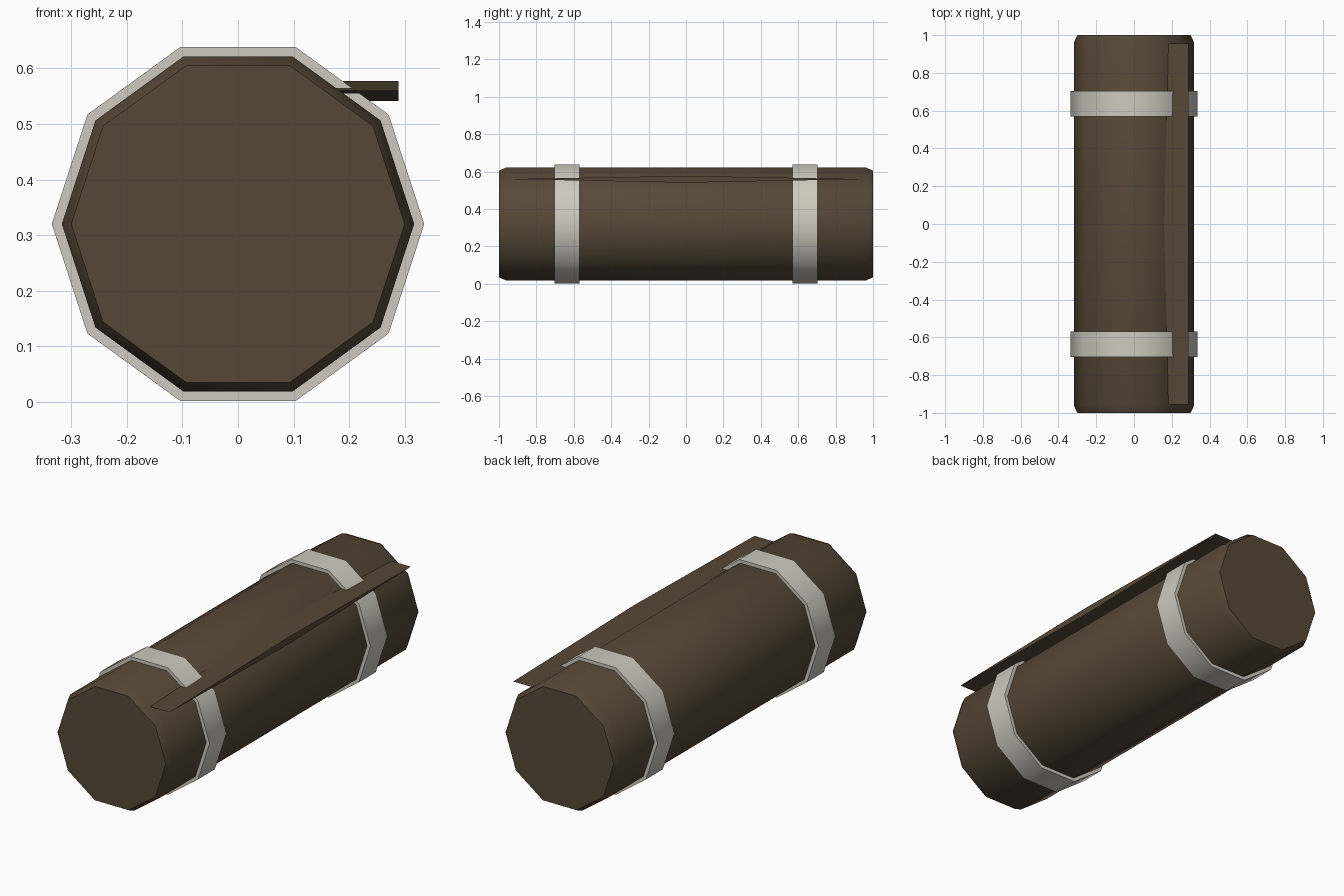
import bpy, math
from math import cos, sin, tau, radians

cube = bpy.data.objects.get("Cube")
if cube:
    bpy.data.objects.remove(cube, do_unlink=True)

SIDES = 10
AXIS_Z = 0.32


def material(name, rgb):
    m = bpy.data.materials.new(name)
    m.use_nodes = True
    m.diffuse_color = (*rgb, 1)
    bsdf = m.node_tree.nodes["Principled BSDF"]
    bsdf.inputs["Base Color"].default_value = (*rgb, 1)
    bsdf.inputs["Roughness"].default_value = 0.8
    return m


def add_mesh(name, verts, faces, mat, smooth_angle=None):
    mesh = bpy.data.meshes.new(name)
    mesh.from_pydata(verts, [], faces)
    mesh.materials.append(mat)
    obj = bpy.data.objects.new(name, mesh)
    bpy.context.collection.objects.link(obj)
    bpy.ops.object.select_all(action='DESELECT')
    obj.select_set(True)
    bpy.context.view_layer.objects.active = obj
    bpy.ops.object.mode_set(mode='EDIT')
    bpy.ops.mesh.select_all(action='SELECT')
    bpy.ops.mesh.normals_make_consistent(inside=False)
    bpy.ops.object.mode_set(mode='OBJECT')
    if smooth_angle:
        bpy.ops.object.shade_smooth_by_angle(angle=radians(smooth_angle))
    return obj


def lathe(name, profile, mat, closed):
    """Sweep (radius, y) points around the long axis; closed joins last to first."""
    n = len(profile)
    verts = [(r * cos(tau * i / SIDES), y, AXIS_Z + r * sin(tau * i / SIDES))
             for r, y in profile for i in range(SIDES)]
    faces = []
    for k in range(n if closed else n - 1):
        a, b = k * SIDES, (k + 1) % n * SIDES
        for i in range(SIDES):
            j = (i + 1) % SIDES
            faces.append((a + i, a + j, b + j, b + i))
    if not closed:
        faces += [tuple(range(SIDES)), tuple(range((n - 1) * SIDES, n * SIDES))]
    return add_mesh(name, verts, faces, mat, 40)


brown = material("dark brown", (0.094, 0.064, 0.037))
pale = material("pale grey", (0.62, 0.59, 0.52))

# Ten-sided roll with chamfered ends
lathe("roll_body", [(0.30, -1), (0.317, -0.963), (0.317, 0.963), (0.30, 1)], brown, False)

# Two straps around the roll
for label, y in (("front_strap", -0.637), ("back_strap", 0.637)):
    h = 0.067
    lathe(label, [(0.335, y - h), (0.335, y + h), (0.31, y + h), (0.31, y - h)], pale, True)

# Loose edge flap: a long thin diamond section pushed into the roll
section = [(-0.955, 0.56), (0, 0.541), (0.955, 0.56), (0, 0.577)]
verts = [(x, y, z) for x in (0.13, 0.289) for y, z in section]
faces = [(0, 1, 2, 3), (4, 5, 6, 7)]
faces += [(i, (i + 1) % 4, (i + 1) % 4 + 4, i + 4) for i in range(4)]
add_mesh("edge_flap", verts, faces, brown)
